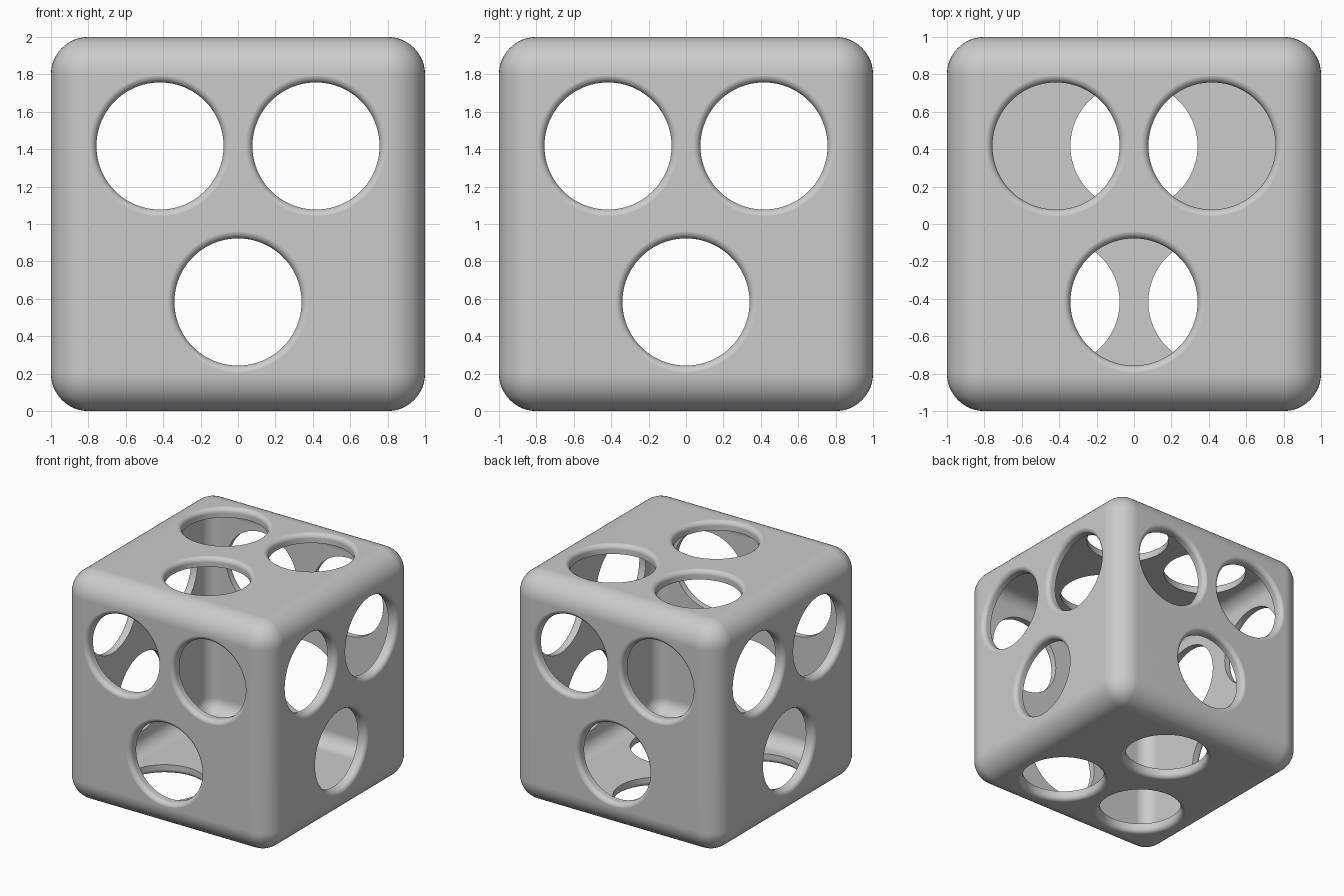
import bpy, bmesh, math
from mathutils import Matrix, Vector

WALL, ROUND = 0.08, 0.2             # shell thickness, outer edge radius
HOLE_R, RIM, OFFSET = 0.34, 0.04, 0.417

if "Cube" in bpy.data.objects:
    bpy.data.objects.remove(bpy.data.objects["Cube"], do_unlink=True)

grey = bpy.data.materials.new("plain_grey")
grey.use_nodes = True
colour = (0.6, 0.6, 0.6, 1)
grey.diffuse_color = colour
grey.node_tree.nodes["Principled BSDF"].inputs["Base Color"].default_value = colour


def add_object(name, bm):
    bmesh.ops.recalc_face_normals(bm, faces=bm.faces)
    mesh = bpy.data.meshes.new(name)
    bm.to_mesh(mesh)
    bm.free()
    mesh.materials.append(grey)
    obj = bpy.data.objects.new(name, mesh)
    bpy.context.collection.objects.link(obj)
    return obj


def rounded_cube(name, size, radius):
    bm = bmesh.new()
    bmesh.ops.create_cube(bm, size=size, matrix=Matrix.Translation((0, 0, 1)))
    bmesh.ops.bevel(bm, geom=bm.edges[:], offset=radius, segments=12,
                    profile=0.5, affect='EDGES')
    return add_object(name, bm)


def add_plug(bm, matrix, sides=96, steps=8):
    """Round plug that flares out at the surface, to cut a hole with a soft rim."""
    profile = [(HOLE_R, -0.15)]
    for i in range(steps + 1):
        a = math.pi / 2 * i / steps
        profile.append((HOLE_R + RIM * (1 - math.cos(a)),
                        RIM * (math.sin(a) - 1) + 0.0005))
    profile.append((HOLE_R + RIM, 0.05))
    rings = []
    for r, z in profile:
        rings.append([bm.verts.new(matrix @ Vector((r * math.cos(t), r * math.sin(t), z)))
                      for t in (math.tau * k / sides for k in range(sides))])
    for low, high in zip(rings, rings[1:]):
        for k in range(sides):
            n = (k + 1) % sides
            bm.faces.new((low[k], low[n], high[n], high[k]))
    bm.faces.new(rings[0][::-1])
    bm.faces.new(rings[-1])


# Hollow body
box = rounded_cube("hollow_box", 2, ROUND)
hollow = rounded_cube("inner_cutter", 2 - 2 * WALL, ROUND - WALL)

# Three holes on each of the six faces: top, bottom, then the four sides
faces = [Matrix(), Matrix.Rotation(math.pi, 4, 'X')]
faces += [Matrix.Rotation(q * math.pi / 2, 4, 'Z') @ Matrix.Rotation(math.pi / 2, 4, 'X')
          for q in range(4)]
bm = bmesh.new()
for face in faces:
    for x, y in ((-OFFSET, OFFSET), (OFFSET, OFFSET), (0, -OFFSET)):
        add_plug(bm, Matrix.Translation((0, 0, 1)) @ face @ Matrix.Translation((x, y, 1)))
plugs = add_object("hole_cutter", bm)

for cutter in (hollow, plugs):
    cutter.hide_render = True
    cut = box.modifiers.new(cutter.name, 'BOOLEAN')
    cut.operation = 'DIFFERENCE'
    cut.solver = 'EXACT'
    cut.object = cutter

# Bake the cuts, remove the cutters and shade smooth
depsgraph = bpy.context.evaluated_depsgraph_get()
baked = bpy.data.meshes.new_from_object(box.evaluated_get(depsgraph))
box.modifiers.clear()
box.data = baked
for cutter in (hollow, plugs):
    bpy.data.objects.remove(cutter, do_unlink=True)

bpy.ops.object.select_all(action='DESELECT')
box.select_set(True)
bpy.context.view_layer.objects.active = box
bpy.ops.object.shade_smooth_by_angle(angle=math.radians(35))
normals = box.modifiers.new("even_shading", 'WEIGHTED_NORMAL')
normals.keep_sharp = True
